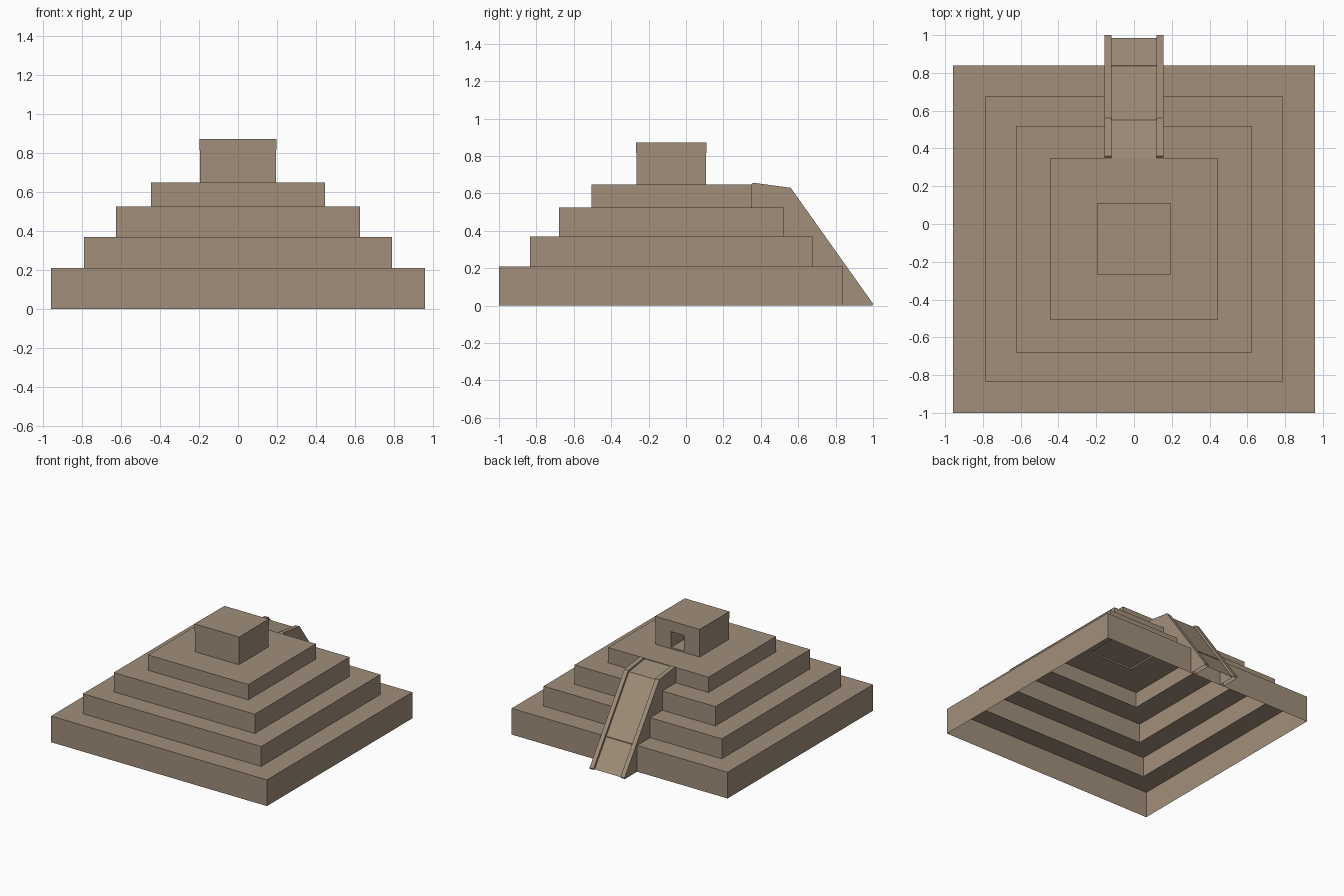
import bpy, bmesh

if "Cube" in bpy.data.objects:
    bpy.data.objects.remove(bpy.data.objects["Cube"])

stone = bpy.data.materials.new("tan stone")
stone.diffuse_color = (0.355, 0.275, 0.197, 1)
stone.use_nodes = True
stone.node_tree.nodes["Principled BSDF"].inputs["Base Color"].default_value = stone.diffuse_color


def make(name, verts, faces, recalc=False):
    bm = bmesh.new()
    vs = [bm.verts.new(v) for v in verts]
    for f in faces:
        bm.faces.new([vs[i] for i in f])
    if recalc:
        bmesh.ops.recalc_face_normals(bm, faces=bm.faces)
    me = bpy.data.meshes.new(name)
    bm.to_mesh(me)
    bm.free()
    me.materials.append(stone)
    ob = bpy.data.objects.new(name, me)
    bpy.context.collection.objects.link(ob)
    return ob


def ring(x0, x1, y0, y1, z):
    return [(x0, y0, z), (x1, y0, z), (x1, y1, z), (x0, y1, z)]


def box(name, x0, x1, y0, y1, z0, z1):
    return make(name, ring(x0, x1, y0, y1, z0) + ring(x0, x1, y0, y1, z1),
                [(3, 2, 1, 0), (4, 5, 6, 7), (0, 1, 5, 4), (1, 2, 6, 5),
                 (2, 3, 7, 6), (3, 0, 4, 7)])


# Stepped tiers: one hollow shell, open underneath (half width, y min, y max, z low, z high)
tiers = [(0.957, -1.0, 0.84, 0.0, 0.21),
         (0.79, -0.835, 0.675, 0.21, 0.37),
         (0.625, -0.68, 0.52, 0.37, 0.525),
         (0.445, -0.505, 0.35, 0.525, 0.648),
         (0.194, -0.265, 0.106, 0.648, 0.66)]
verts, faces = [], []
for w, y0, y1, z0, z1 in tiers:
    verts += ring(-w, w, y0, y1, z0) + ring(-w, w, y0, y1, z1)
rings = len(verts) // 4
for r in range(rings - 1):
    for i in range(4):
        j = (i + 1) % 4
        faces.append((4 * r + i, 4 * r + j, 4 * r + 4 + j, 4 * r + 4 + i))
n = len(verts)
faces.append((n - 4, n - 3, n - 2, n - 1))
make("stepped_tiers", verts, faces)

# Temple with a doorway cut in the back face, and its roof band
temple = box("temple", -0.194, 0.194, -0.265, 0.106, 0.66, 0.82)
door = box("door_cutter", -0.058, 0.058, -0.05, 0.2, 0.6, 0.785)
door.hide_render = True
door.hide_viewport = True
cut = temple.modifiers.new("doorway", 'BOOLEAN')
cut.operation = 'DIFFERENCE'
cut.object = door
box("roof_band", -0.197, 0.197, -0.268, 0.109, 0.815, 0.872)

# Stair rails: side profile (y, z) following the tiers, open at bottom and back
top = [(0.995, 0.0), (1.0, 0.01), (0.56, 0.63), (0.36, 0.657), (0.346, 0.646)]
back = [(0.35, 0.525), (0.52, 0.525), (0.52, 0.37), (0.675, 0.37),
        (0.675, 0.21), (0.84, 0.21), (0.84, 0.0)]
prof = top + back
k = len(prof)
for side, name in ((-1, "stair_rail_left"), (1, "stair_rail_right")):
    v = [(side * x, y, z) for x in (0.12, 0.155) for y, z in prof]
    f = [tuple(range(k)), tuple(range(2 * k - 1, k - 1, -1))]
    f += [(i, i + k, i + k + 1, i + 1) for i in range(len(top) - 1)]
    make(name, v, f, recalc=True)

# Stair ramp between the rails, slightly sunken
ramp = [(0.985, 0.0), (0.55, 0.617), (0.348, 0.644)]
v = [(x, y, z) for x in (0.12, -0.12) for y, z in ramp]
make("stair_ramp", v, [(0, 1, 4, 3), (1, 2, 5, 4)])
